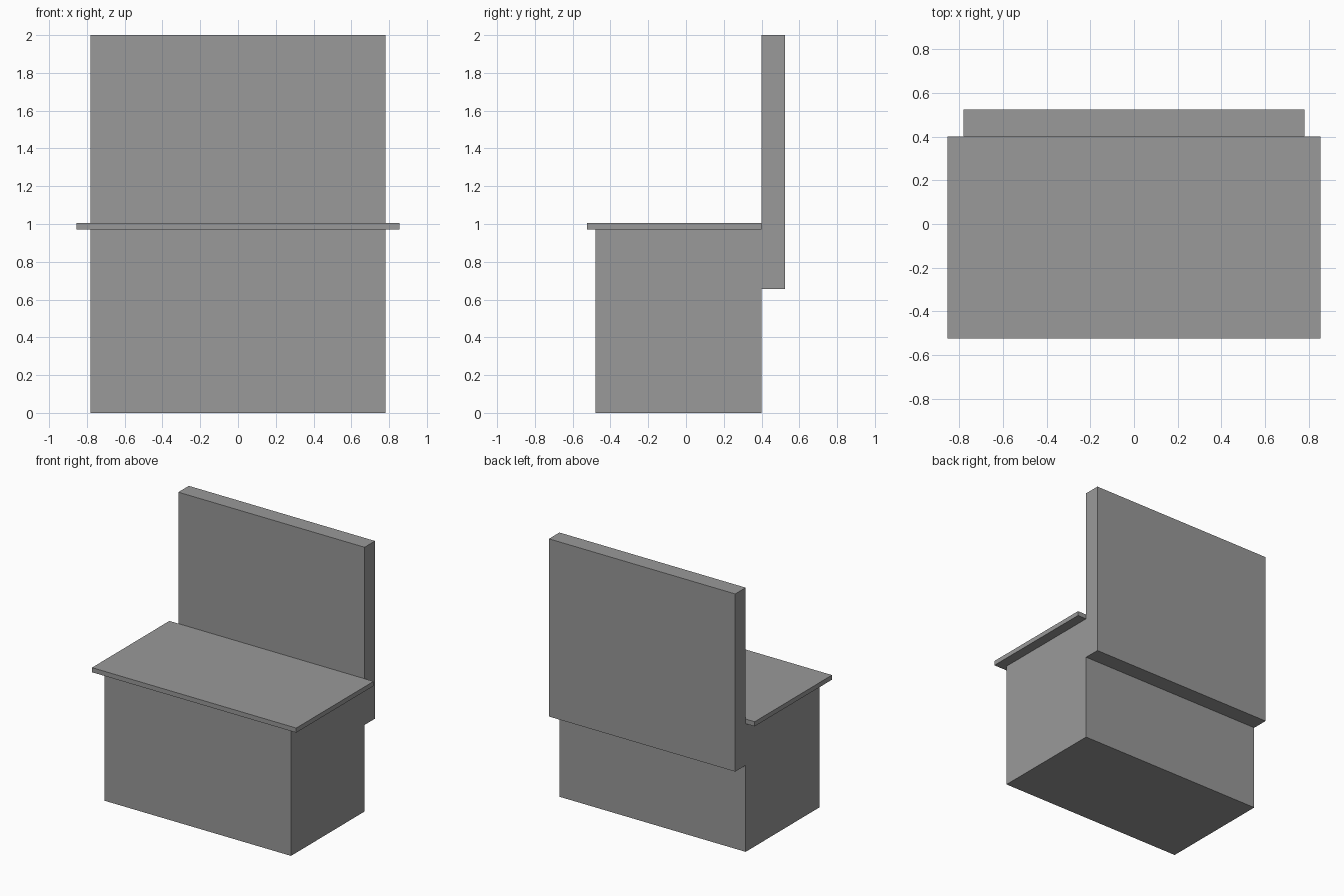
import bpy

# Remove the default cube
cube = bpy.data.objects.get("Cube")
if cube:
    bpy.data.objects.remove(cube, do_unlink=True)

# Single flat grey
GREY = (0.32, 0.32, 0.32, 1.0)
grey = bpy.data.materials.new("plain grey")
grey.use_nodes = True
grey.diffuse_color = GREY
for node in grey.node_tree.nodes:
    if node.type == "BSDF_PRINCIPLED":
        node.inputs["Base Color"].default_value = GREY


def box(name, half_width, y_range, z_range):
    """Axis-aligned box, symmetric in x."""
    (y0, y1), (z0, z1) = y_range, z_range
    bpy.ops.mesh.primitive_cube_add(size=1, location=(0, (y0 + y1) / 2, (z0 + z1) / 2))
    obj = bpy.context.object
    obj.name = name
    obj.scale = (2 * half_width, y1 - y0, z1 - z0)
    bpy.ops.object.transform_apply(location=False, rotation=False, scale=True)
    obj.data.materials.append(grey)
    return obj


BACK = 0.40      # plane where the base and top meet the back panel
TOP_Z = 0.97     # underside of the overhanging top

# Solid base, overhanging top slab, upright back panel
box("base", 0.78, (-0.48, BACK), (0, TOP_Z))
box("top_slab", 0.855, (-0.525, BACK), (TOP_Z, 1.005))
box("back_panel", 0.78, (BACK, 0.525), (0.655, 2))
